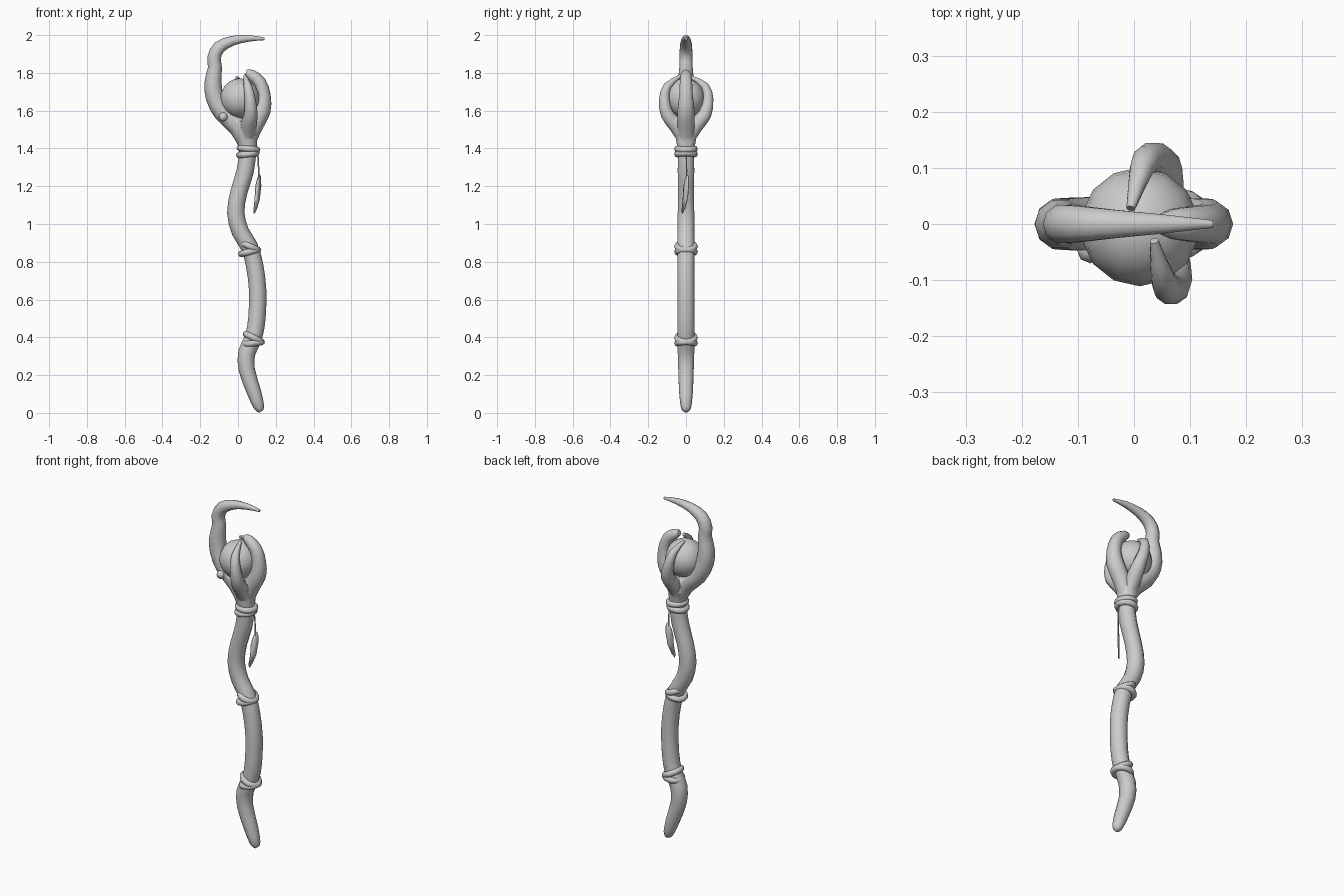
import bpy, bmesh, math
from mathutils import Vector, Matrix

if "Cube" in bpy.data.objects:
    bpy.data.objects.remove(bpy.data.objects["Cube"])


def finish(bm, name, angle=50):
    bmesh.ops.recalc_face_normals(bm, faces=bm.faces)
    me = bpy.data.meshes.new(name)
    bm.to_mesh(me)
    bm.free()
    ob = bpy.data.objects.new(name, me)
    bpy.context.collection.objects.link(ob)
    bpy.ops.object.select_all(action='DESELECT')
    ob.select_set(True)
    bpy.context.view_layer.objects.active = ob
    bpy.ops.object.shade_smooth_by_angle(angle=math.radians(angle))
    return ob


def smooth_path(pts, sub):
    # Catmull-Rom through (x, y, z, radius) points
    p = [Vector(q) for q in pts]
    p = [2 * p[0] - p[1]] + p + [2 * p[-1] - p[-2]]
    out = []
    for i in range(1, len(p) - 2):
        a, b, c, d = p[i - 1:i + 3]
        for k in range(sub):
            t = k / sub
            out.append(0.5 * (2 * b + (c - a) * t + (2 * a - 5 * b + 4 * c - d) * t * t
                              + (3 * b - a - 3 * c + d) * t ** 3))
    return out + [p[-2]]


def tube(name, pts, sides=10, sub=2):
    path = smooth_path(pts, sub)
    pos = [q.to_3d() for q in path]
    bm = bmesh.new()
    rings, n = [], None
    for i, c in enumerate(pos):
        t = (pos[min(i + 1, len(pos) - 1)] - pos[max(i - 1, 0)]).normalized()
        n = t.cross(Vector((0, 1, 0))) if n is None else n - t * n.dot(t)
        n.normalize()
        b = t.cross(n)
        rings.append([bm.verts.new(c + path[i][3] * (n * math.cos(a) + b * math.sin(a)))
                      for a in (math.tau * k / sides for k in range(sides))])
    for r, s in zip(rings, rings[1:]):
        for k in range(sides):
            j = (k + 1) % sides
            bm.faces.new((r[k], r[j], s[j], s[k]))
    bm.faces.new(rings[0])
    bm.faces.new(rings[-1])
    return finish(bm, name)


# Crooked wooden shaft
shaft = tube("shaft", [
    (0.123, 0, 0.008, 0.012), (0.112, 0, 0.03, 0.028), (0.085, 0, 0.11, 0.038),
    (0.046, 0, 0.23, 0.043), (0.047, 0, 0.32, 0.046), (0.082, 0, 0.4, 0.046),
    (0.1, 0, 0.5, 0.046), (0.104, 0, 0.65, 0.046), (0.088, 0, 0.78, 0.046),
    (0.06, 0, 0.88, 0.046), (0.012, 0, 0.96, 0.046), (-0.012, 0, 1.06, 0.046),
    (0.005, 0, 1.17, 0.045), (0.038, 0, 1.28, 0.046), (0.052, 0, 1.4, 0.047),
    (0.04, 0, 1.48, 0.062), (0.036, 0, 1.545, 0.06)])

# Horn and three claws that grip the orb
claws = [
    tube("horn", [
        (0.047, 0, 1.42, 0.042), (0.0, 0, 1.515, 0.052), (-0.08, 0, 1.59, 0.05),
        (-0.123, 0, 1.67, 0.048), (-0.132, 0, 1.75, 0.045), (-0.122, 0, 1.83, 0.037),
        (-0.127, 0, 1.88, 0.036), (-0.1, 0, 1.935, 0.034), (-0.03, 0, 1.97, 0.026),
        (0.06, 0, 1.983, 0.017), (0.14, 0, 1.98, 0.007)]),
    tube("right_claw", [
        (0.052, 0, 1.43, 0.04), (0.085, 0, 1.52, 0.047), (0.126, 0, 1.6, 0.047),
        (0.135, 0, 1.68, 0.038), (0.115, 0, 1.75, 0.034), (0.07, 0, 1.79, 0.028),
        (0.042, 0, 1.803, 0.015)]),
    tube("front_claw", [
        (0.05, 0, 1.43, 0.035), (0.055, -0.05, 1.52, 0.042), (0.068, -0.1, 1.58, 0.036),
        (0.064, -0.115, 1.66, 0.029), (0.052, -0.098, 1.73, 0.022), (0.036, -0.03, 1.785, 0.008)]),
    tube("back_claw", [
        (0.05, 0, 1.43, 0.035), (0.045, 0.05, 1.52, 0.042), (0.05, 0.1, 1.58, 0.036),
        (0.03, 0.117, 1.66, 0.029), (0.014, 0.1, 1.73, 0.022), (-0.006, 0.028, 1.778, 0.008)]),
]

# Fuse the claws with the shaft
bpy.context.view_layer.objects.active = shaft
for c in claws:
    m = shaft.modifiers.new("fuse", 'BOOLEAN')
    m.operation, m.solver, m.object = 'UNION', 'EXACT', c
    bpy.ops.object.modifier_apply(modifier=m.name)
for c in claws:
    bpy.data.objects.remove(c)


def ball(name, centre, r, u, v):
    bm = bmesh.new()
    bmesh.ops.create_uvsphere(bm, u_segments=u, v_segments=v, radius=r,
                              matrix=Matrix.Translation(centre))
    return finish(bm, name)


# Orb and small knot on the horn
ball("orb", (0.01, -0.005, 1.665), 0.106, 14, 10)
ball("horn_knot", (-0.078, -0.046, 1.567), 0.024, 8, 6)


# Pairs of crossed binding rings
def ring(name, x, z, tilt, major=0.046, minor=0.017, n=16, m=8):
    bm = bmesh.new()
    mat = Matrix.Translation((x, 0, z)) @ Matrix.Rotation(math.radians(tilt), 4, 'Y')
    grid = [[bm.verts.new(mat @ Vector((
        (major + minor * math.cos(b)) * math.cos(a),
        (major + minor * math.cos(b)) * math.sin(a), minor * math.sin(b))))
        for b in (math.tau * j / m for j in range(m))]
        for a in (math.tau * i / n for i in range(n))]
    for i in range(n):
        for j in range(m):
            r, s, k = grid[i], grid[(i + 1) % n], (j + 1) % m
            bm.faces.new((r[j], s[j], s[k], r[k]))
    finish(bm, name)


for i, (x, z, up, low) in enumerate([(0.083, 0.383, 27, -8), (0.064, 0.867, 24, -14),
                                     (0.055, 1.384, 6, -7)]):
    ring(f"binding_upper_{i}", x, z + 0.014, up)
    ring(f"binding_lower_{i}", x - 0.003, z - 0.014, low)

# Feather on a thin string
tube("feather_string", [(0.103, 0, 1.385, 0.004), (0.108, 0.003, 1.32, 0.004),
                        (0.11, 0.003, 1.24, 0.004)], sides=6)
outline = [(0.008, 1.265), (0.02, 1.25), (0.021, 1.2), (0.01, 1.13), (-0.01, 1.08), (-0.027, 1.055),
           (-0.032, 1.07), (-0.022, 1.13), (-0.02, 1.18), (-0.012, 1.22)]
bm = bmesh.new()
bm.faces.new([bm.verts.new((0.106 + s * 0.72, s * 0.7, z)) for s, z in outline])
feather = finish(bm, "feather")
mod = feather.modifiers.new("thickness", 'SOLIDIFY')
mod.thickness, mod.offset = 0.006, 0
